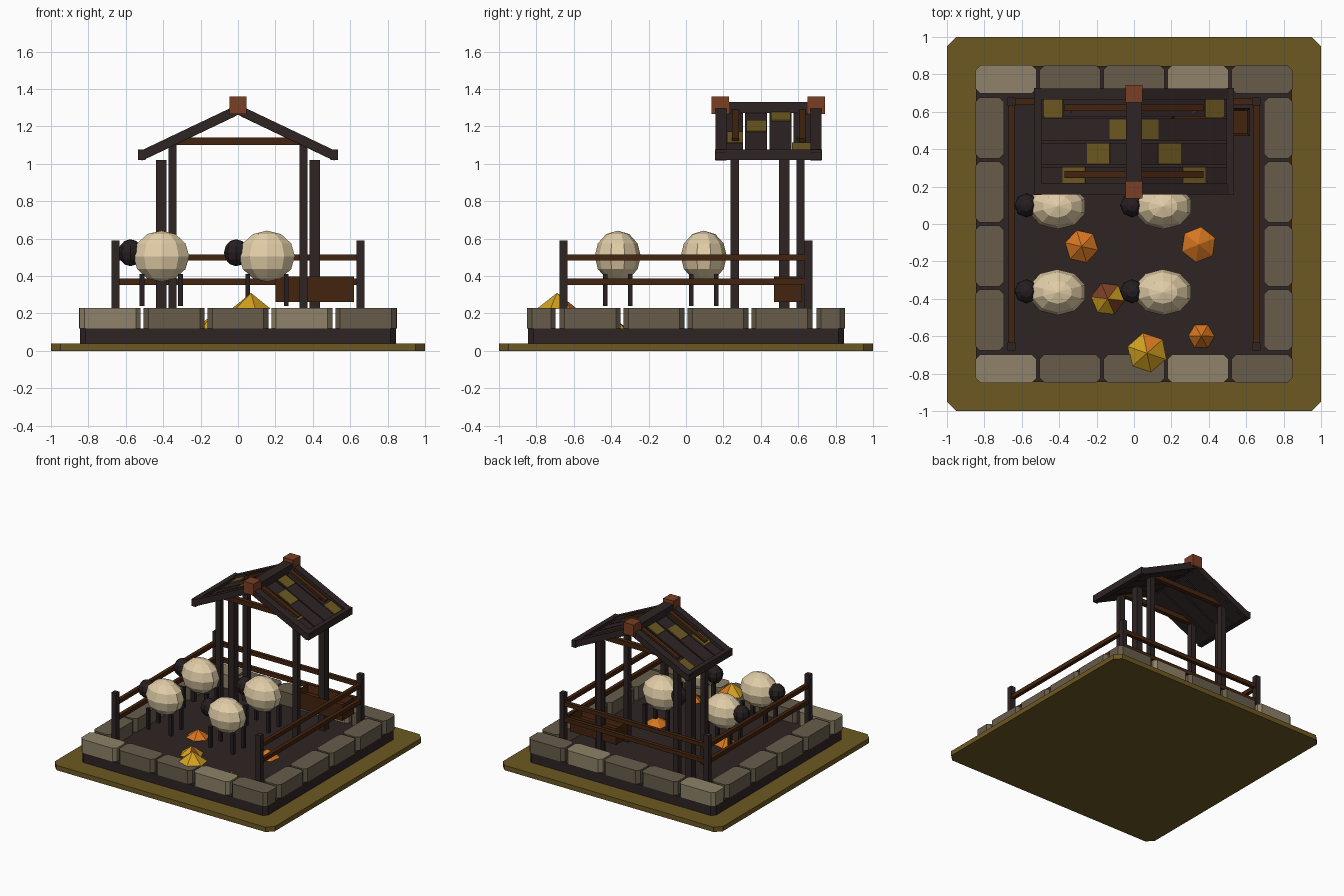
import bpy, bmesh, math
from mathutils import Matrix, Vector

if "Cube" in bpy.data.objects:
    bpy.data.objects.remove(bpy.data.objects["Cube"])


def material(name, rgb):
    lin = [((c / 255 + 0.055) / 1.055) ** 2.4 for c in rgb]
    m = bpy.data.materials.new(name)
    m.diffuse_color = (*lin, 1)
    m.use_nodes = True
    m.node_tree.nodes["Principled BSDF"].inputs["Base Color"].default_value = m.diffuse_color
    return m


GRASS = material("dry_grass", (108, 88, 34))
DARK = material("dark_timber_and_soil", (47, 36, 36))
STONE = material("stone", (103, 92, 75))
PALE = material("pale_stone", (142, 130, 104))
BROWN = material("brown_wood", (68, 36, 14))
RUST = material("rust", (122, 62, 36))
WOOL = material("wool", (226, 206, 168))
FACE = material("sheep_skin", (38, 30, 32))
ORANGE = material("orange_leaf", (214, 118, 32))
YELLOW = material("yellow_leaf", (212, 162, 32))


def finish(name, bm, mats):
    me = bpy.data.meshes.new(name)
    bm.to_mesh(bm and me)
    bm.free()
    for m in mats:
        me.materials.append(m)
    ob = bpy.data.objects.new(name, me)
    bpy.context.collection.objects.link(ob)
    return ob


def box(name, centre, size, mat, chamfer=0, rot_y=0):
    """Box with optional chamfer on its vertical edges."""
    bm = bmesh.new()
    bmesh.ops.create_cube(bm, size=1)
    bmesh.ops.scale(bm, vec=size, verts=bm.verts)
    if chamfer:
        upright = [e for e in bm.edges
                   if abs(e.verts[0].co.z - e.verts[1].co.z) > 1e-4]
        bmesh.ops.bevel(bm, geom=upright, offset=chamfer, segments=1, affect='EDGES')
    bm.transform(Matrix.Translation(centre) @ Matrix.Rotation(rot_y, 4, 'Y'))
    return finish(name, bm, [mat])


def ball(name, centre, radii, segs, rings, mat):
    bm = bmesh.new()
    bmesh.ops.create_uvsphere(bm, u_segments=segs, v_segments=rings, radius=1)
    bmesh.ops.scale(bm, vec=radii, verts=bm.verts)
    bmesh.ops.translate(bm, vec=centre, verts=bm.verts)
    return finish(name, bm, [mat])


# ground and soil
box("grass_base", (0, 0, 0.02), (2, 2, 0.04), GRASS, 0.05)
box("soil_bed", (0, 0, 0.08), (1.69, 1.69, 0.08), DARK, 0.03)

# stone border
for y, label in ((-0.773, "front"), (0.773, "back")):
    for i in range(5):
        box(f"{label}_stone_{i}", (-0.684 + 0.342 * i, y, 0.175), (0.325, 0.152, 0.11),
            PALE if i % 3 == 0 else STONE, 0.025)
for x, label in ((-0.772, "left"), (0.772, "right")):
    for i in range(4):
        box(f"{label}_stone_{i}", (x, -0.513 + 0.342 * i, 0.175), (0.155, 0.325, 0.11),
            STONE, 0.025)

# fence: corner posts, rails on three sides
for x in (-0.655, 0.655):
    for y in (-0.655, 0.655):
        box("fence_post", (x, y, 0.355), (0.042, 0.042, 0.47), DARK)
    for z in (0.37, 0.5):
        box("side_rail", (x, 0, z), (0.03, 1.29, 0.033), BROWN)
for z in (0.37, 0.5):
    box("back_rail", (0, 0.655, z), (1.29, 0.03, 0.033), BROWN)

# shelter posts and ties
for s in (-1, 1):
    for y in (0.26, 0.612):
        box("shelter_post", (s * 0.35, y, 0.615), (0.045, 0.045, 0.99), DARK)
    box("stout_post", (s * 0.41, 0.525, 0.57), (0.055, 0.058, 0.9), DARK)
for y in (0.26, 0.612):
    box("tie_beam", (0, y, 1.12), (0.67, 0.035, 0.04), BROWN)

# gable roof
SLOPE = 0.476
ANGLE = math.atan(SLOPE)


def roof_part(name, s, x0, x1, y, width, thick, lift, mat):
    """Box lying along the roof slope on side s."""
    xm = (x0 + x1) / 2
    box(name, (s * xm, y, 1.29 - SLOPE * xm + lift),
        ((x1 - x0) / math.cos(ANGLE), width, thick), mat, 0, s * ANGLE)


PATCHES = ((0.43, 0.62, 0.10), (0.08, 0.507, 0.10), (0.19, 0.377, 0.12), (0.32, 0.262, 0.12))
for s in (-1, 1):
    for y in (0.187, 0.695):
        roof_part("rafter", s, 0, 0.525, y, 0.06, 0.05, 0, DARK)
    for i in range(4):
        roof_part("roof_plank", s, 0.02, 0.51, 0.245 + 0.13 * i, 0.118, 0.025, -0.015, DARK)
    for x, y, w in PATCHES:
        roof_part("moss_patch", s, x - w / 2, x + w / 2, y, 0.085 if w > 0.1 and y < 0.3 else 0.106,
                  0.008, 0.002, GRASS)
    for y in (0.265, 0.622):
        roof_part("roof_batten", s, 0.03, 0.365, y, 0.036, 0.025, 0.008, BROWN)
    box("eave_beam", (s * 0.514, 0.441, 1.048), (0.04, 0.57, 0.055), DARK)
box("ridge_beam", (0, 0.441, 1.302), (0.085, 0.52, 0.06), DARK)
for y in (0.183, 0.697):
    box("ridge_cap", (0, y, 1.313), (0.092, 0.095, 0.095), RUST)

# feeding trough with hollow top
bm = bmesh.new()
bmesh.ops.create_cube(bm, size=1)
bmesh.ops.scale(bm, vec=(0.42, 0.15, 0.135), verts=bm.verts)
bmesh.ops.translate(bm, vec=(0.41, 0.545, 0.33), verts=bm.verts)
bm.normal_update()
top = max(bm.faces, key=lambda f: f.normal.z)
bmesh.ops.inset_region(bm, faces=[top], thickness=0.02)
bmesh.ops.translate(bm, vec=(0, 0, -0.06), verts=top.verts)
finish("trough", bm, [BROWN])

# sheep, facing left
for x in (-0.41, 0.155):
    for y in (-0.365, 0.095):
        ball("sheep_body", (x, y, 0.506), (0.157, 0.123, 0.137), 10, 6, WOOL)
        ball("sheep_head", (x - 0.165, y + 0.005, 0.525), (0.065, 0.065, 0.072), 8, 6, FACE)
        for dx in (-0.103, 0.103):
            for dy in (-0.067, 0.067):
                box("sheep_leg", (x + dx, y + dy, 0.325), (0.026, 0.026, 0.17), FACE)

# leaf piles: low cones, coloured face by face
MIXED = (0, 0, 1, 2, 1, 1)
PILES = (((-0.28, -0.12, 0.12), 0.09, 0.06, 0.3, (0,)),
         ((0.345, -0.11, 0.12), 0.095, 0.06, 0.9, (0,)),
         ((-0.14, -0.40, 0.12), 0.09, 0.07, 0.4, (0, 2, 2, 1, 2, 1)),
         ((0.07, -0.69, 0.225), 0.11, 0.085, 0.2, MIXED),
         ((0.36, -0.60, 0.12), 0.07, 0.07, 0.52, (0,)))
for (x, y, z), r, h, turn, pattern in PILES:
    bm = bmesh.new()
    bmesh.ops.create_cone(bm, cap_ends=True, segments=6, radius1=r, radius2=0, depth=h)
    bmesh.ops.remove_doubles(bm, verts=bm.verts, dist=1e-4)
    bm.transform(Matrix.Translation((x, y, z + h / 2)) @ Matrix.Rotation(turn, 4, 'Z'))
    for f in bm.faces:
        c = f.calc_center_median() - Vector((x, y, z))
        sector = int((math.atan2(c.y, c.x) - turn) % math.tau / (math.tau / 6)) % 6
        f.material_index = pattern[sector % len(pattern)]
    finish("leaf_pile", bm, [ORANGE, YELLOW, RUST])
